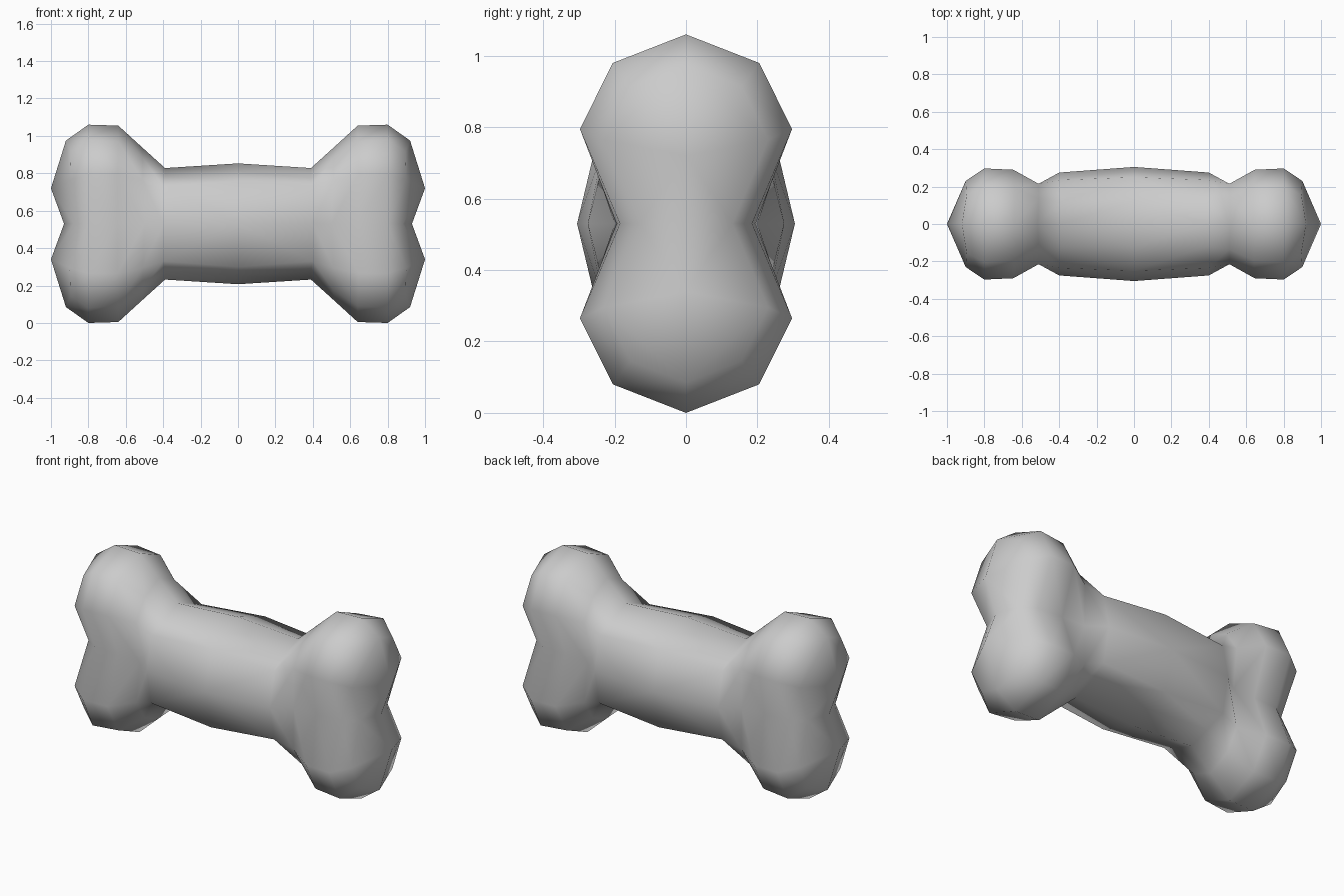
import bpy
import bmesh

if "Cube" in bpy.data.objects:
    bpy.data.objects.remove(bpy.data.objects["Cube"])

# One eighth of the bone: cross-section rings from the middle of the shaft to the knob.
# Each ring runs from the side (mid height) up to the top: (x, y, z above centre).
RINGS = [
    [(0.00, .305, 0), (0.00, .250, .230), (0.00, .125, .277), (0.00, 0, .323)],   # shaft middle
    [(0.40, .275, 0), (0.40, .235, .200), (0.39, .120, .252), (0.39, 0, .298)],   # shaft end
    [(0.50, .200, 0), (0.51, .215, .235), (0.51, .135, .355), (0.515, 0, .411)],  # neck
    [(0.645, .195, 0), (0.645, .290, .265), (0.64, .195, .440), (0.64, 0, .525)], # knob inner
    [(0.80, .185, 0), (0.80, .297, .265), (0.80, .205, .450), (0.80, 0, .530)],   # knob widest
    [(0.88, .130, 0), (0.90, .230, .235), (0.895, .155, .385), (0.92, 0, .445)],  # knob outer
]
END_DIP = (0.93, 0, 0)
END_TIP = (1.00, 0, .19)

bm = bmesh.new()
grid = [[bm.verts.new(p) for p in ring] for ring in RINGS]
for a, b in zip(grid, grid[1:]):
    for i in range(3):
        bm.faces.new((a[i], a[i + 1], b[i + 1], b[i]))

# Rounded end with a dip between the two knobs
dip, tip = bm.verts.new(END_DIP), bm.verts.new(END_TIP)
s0, s1, s2, s3 = grid[-1]
bm.faces.new((s0, s1, tip, dip))
bm.faces.new((s1, s2, s3, tip))

mesh = bpy.data.meshes.new("bone")
bm.to_mesh(mesh)
bm.free()
mesh.shade_smooth()

# Mirror to all eight parts
bone = bpy.data.objects.new("bone", mesh)
bpy.context.collection.objects.link(bone)
bone.location.z = 0.53
mirror = bone.modifiers.new("mirror", 'MIRROR')
mirror.use_axis = (True, True, True)
mirror.use_clip = True
mirror.merge_threshold = 0.001
